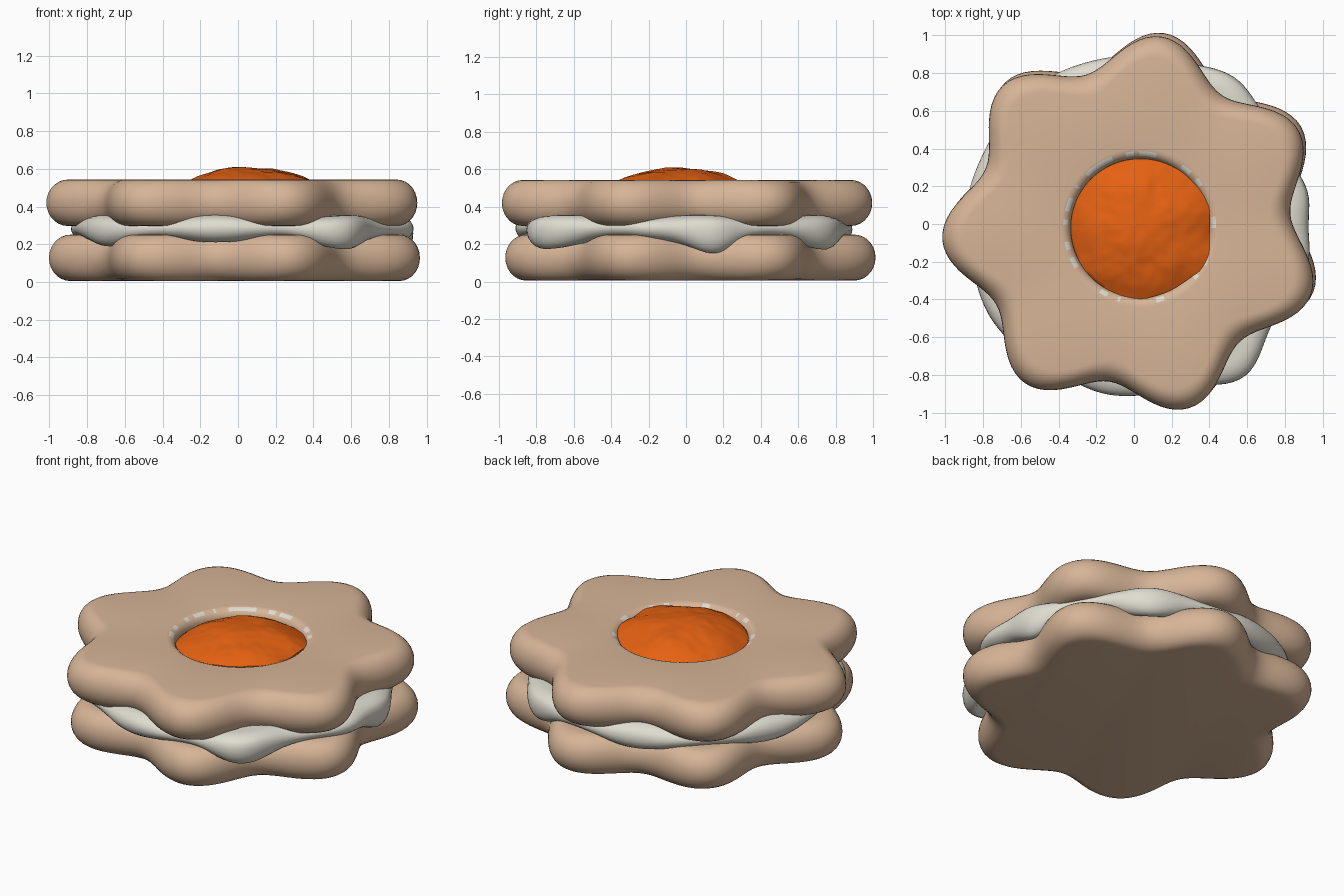
import bpy, bmesh, math
from mathutils import Vector, noise

if "Cube" in bpy.data.objects:
    bpy.data.objects.remove(bpy.data.objects["Cube"])

N = 168            # points around
LOBES = 7
PHASE = math.radians(81.4)
HX, HY = 0.03, -0.02   # centre of the jam hole


def material(name, rgb):
    m = bpy.data.materials.new(name)
    m.diffuse_color = (*rgb, 1)
    m.use_nodes = True
    m.node_tree.nodes["Principled BSDF"].inputs["Base Color"].default_value = m.diffuse_color
    return m


biscuit = material("biscuit", (0.68, 0.46, 0.31))
cream = material("cream", (0.74, 0.72, 0.63))
jam = material("orange jam", (0.78, 0.12, 0.006))


def wave(a, shrink=0.0):
    """Seven-lobed outline radius."""
    return 0.925 + 0.088 * math.cos(LOBES * (a - PHASE)) - shrink


def build(name, rings, mats, closed=False, rule=None, angle=60):
    """Skin a list of rings, each a function angle -> (x, y, z)."""
    bm = bmesh.new()
    loops = [[bm.verts.new(f(2 * math.pi * i / N)) for i in range(N)] for f in rings]
    pairs = list(zip(loops, loops[1:]))
    if closed:
        pairs.append((loops[-1], loops[0]))
    for k, (lo, hi) in enumerate(pairs):
        for i in range(N):
            j = (i + 1) % N
            f = bm.faces.new((lo[i], lo[j], hi[j], hi[i]))
            if rule:
                f.material_index = rule(k, i)
    if not closed:
        bm.faces.new(loops[0])
        bm.faces.new(loops[-1])
    bmesh.ops.recalc_face_normals(bm, faces=bm.faces)
    me = bpy.data.meshes.new(name)
    bm.to_mesh(me)
    bm.free()
    for m in mats:
        me.materials.append(m)
    ob = bpy.data.objects.new(name, me)
    bpy.context.collection.objects.link(ob)
    bpy.context.view_layer.objects.active = ob
    ob.select_set(True)
    bpy.ops.object.shade_smooth_by_angle(angle=math.radians(angle))
    ob.select_set(False)
    return ob


def lobed(shrink, z, dx, dy):
    def f(a):
        r = wave(a, shrink)
        return (dx + r * math.cos(a), dy + r * math.sin(a), z)
    return f


def circle(r, z):
    return lambda a: (HX + r * math.cos(a), HY + r * math.sin(a), z)


def edge(zc, half, dx, dy, steps=14):
    """Rounded outer edge from bottom to top."""
    out = []
    for i in range(steps + 1):
        t = -math.pi / 2 + math.pi * i / steps
        out.append(lobed(0.115 * (1 - math.cos(t)), zc + half * math.sin(t), dx, dy))
    return out


# bottom biscuit
build("bottom_biscuit", edge(0.128, 0.123, 0.008, 0.01), [biscuit])

# top biscuit with a softly rounded hole; patches of cream on the rim
outer = edge(0.42, 0.123, -0.006, -0.008)
rim = [circle(0.42 - 0.055 * math.sin(t), 0.488 + 0.055 * math.cos(t))
       for t in [math.pi / 2 * i / 6 for i in range(7)]]
rim_start = len(outer) - 1


def rim_patches(k, i):
    a = 2 * math.pi * i / N
    n = math.sin(9 * a + 1) + math.sin(23 * a) + 0.6 * math.sin(a - 0.5)
    return 1 if k in (rim_start + 2, rim_start + 3) and n > 0.5 else 0


build("top_biscuit", outer + rim + [circle(0.365, 0.297)], [biscuit, cream],
      closed=True, rule=rim_patches)

# cream layer: bulges and sags: (angle, extra radius, sag, width)
BULGES = [(56, 0.065, 0.07, 13), (10, 0.05, 0.10, 10), (-12, 0.06, 0.01, 12),
          (-54, 0.11, 0.07, 13), (-96, 0.03, 0.01, 14), (219, 0.025, 0.05, 14),
          (160, 0.0, 0.03, 14), (104, 0.01, 0.03, 16)]


def cream_ring(t):
    def f(a):
        r, sag = 0.885, 0.0
        for deg, dr, ds, w in BULGES:
            d = (math.degrees(a) - deg + 180) % 360 - 180
            g = math.exp(-(d / w) ** 2)
            r += dr * g
            sag += ds * g
        valley = 0.5 - 0.5 * math.cos(LOBES * (a - PHASE))
        half = 0.05 + 0.02 * valley
        s, c = math.sin(t), math.cos(t)
        z = 0.285 + half * s - sag * max(0, 0.45 - s) / 1.45 * max(0, c) ** 0.3
        rr = r - 0.1 * (1 - c) + 0.012 * noise.noise(Vector((3 * math.cos(a), 3 * math.sin(a), 4 * z)))
        return (rr * math.cos(a), rr * math.sin(a), z)
    return f


build("cream_filling", [cream_ring(-math.pi / 2 + math.pi * i / 14) for i in range(15)], [cream])


# jam dome, slightly lumpy and higher on the right
def jam_ring(s):
    def f(a):
        r = 0.37 * s
        for deg, dr in ((-28, 0.03), (25, 0.02), (-100, 0.022)):
            d = (math.degrees(a) - deg + 180) % 360 - 180
            r += dr * s ** 3 * math.exp(-(d / 14) ** 2)
        x, y = r * math.cos(a), r * math.sin(a)
        lump = 0.012 * noise.noise(Vector((x * 6, y * 6, 2))) + 0.004 * noise.noise(Vector((x * 18, y * 18, 5)))
        z = 0.505 + 0.1 * (1 - s ** 2.4) + s * s * 0.028 * math.cos(a + 0.5) + lump
        return (HX + x, HY + y, z)
    return f


build("jam_centre", [circle(0.36, 0.33)] + [jam_ring(1 - i / 20) for i in range(20)], [jam])
